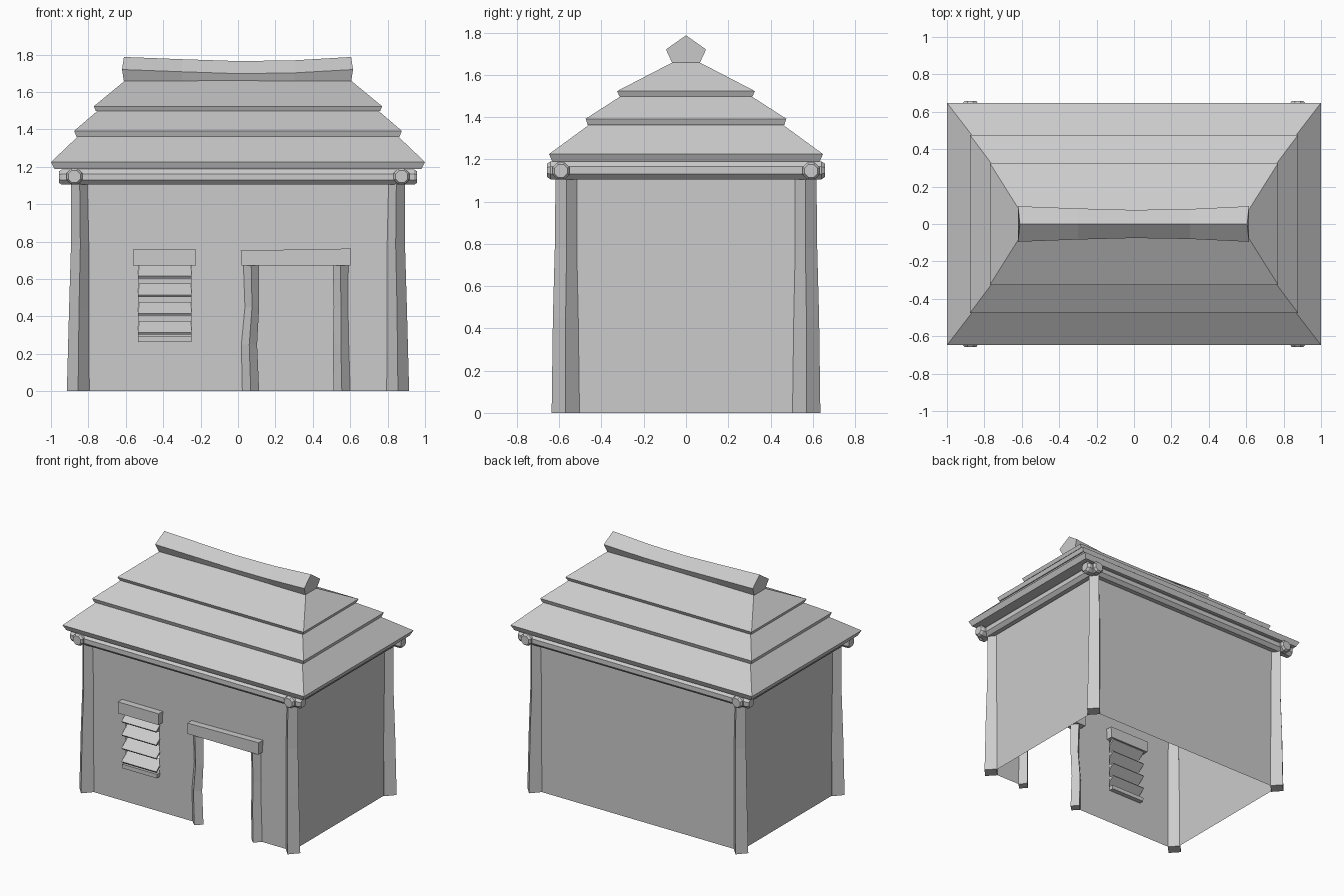
import bpy, bmesh, math
from mathutils import Matrix, Vector

cube = bpy.data.objects.get("Cube")
if cube:
    bpy.data.objects.remove(cube, do_unlink=True)

mat = bpy.data.materials.new("plain grey")
mat.use_nodes = True
GREY = (0.6, 0.6, 0.6, 1)
mat.diffuse_color = GREY
mat.node_tree.nodes["Principled BSDF"].inputs["Base Color"].default_value = GREY


def finish(name, bm, normals=True):
    if normals:
        bmesh.ops.recalc_face_normals(bm, faces=bm.faces)
    mesh = bpy.data.meshes.new(name)
    bm.to_mesh(mesh)
    bm.free()
    mesh.materials.append(mat)
    obj = bpy.data.objects.new(name, mesh)
    bpy.context.collection.objects.link(obj)
    return obj


def loft(name, rings):
    """Skin a closed solid over rings of equal point count."""
    bm = bmesh.new()
    loops = [[bm.verts.new(p) for p in ring] for ring in rings]
    n = len(loops[0])
    for a, b in zip(loops, loops[1:]):
        for i in range(n):
            j = (i + 1) % n
            bm.faces.new((a[i], a[j], b[j], b[i]))
    bm.faces.new(loops[0])
    bm.faces.new(loops[-1])
    return finish(name, bm)


def rect(x, y, z):
    return [(-x, -y, z), (x, -y, z), (x, y, z), (-x, y, z)]


def post(name, stations):
    """Rough timber set edge-on; stations are (x, y, z, half_x, half_y)."""
    loft(name, [[(x + rx, y, z), (x, y + ry, z), (x - rx, y, z), (x, y - ry, z)]
                for x, y, z, rx, ry in stations])


def board(name, size, loc, tilt=0, skew=0):
    bm = bmesh.new()
    bmesh.ops.create_cube(bm, size=1)
    for v in bm.verts:
        if v.co.z > 0:
            v.co.z += skew * v.co.x
            v.co.x *= 1.01
    m = Matrix.Translation(loc) @ Matrix.Rotation(tilt, 4, 'X') @ Matrix.Diagonal((*size, 1))
    bmesh.ops.transform(bm, matrix=m, verts=bm.verts)
    finish(name, bm)


def wall(name, xs, zs, place, holes=()):
    """Thin sheet on a grid of cuts, leaving out the listed cells."""
    bm = bmesh.new()
    grid = [[bm.verts.new(place(x, z)) for z in zs] for x in xs]
    for i in range(len(xs) - 1):
        for j in range(len(zs) - 1):
            if (i, j) not in holes:
                bm.faces.new((grid[i][j], grid[i + 1][j], grid[i + 1][j + 1], grid[i][j + 1]))
    bmesh.ops.dissolve_limit(bm, angle_limit=0.01, verts=bm.verts, edges=bm.edges)
    finish(name, bm, False)


WX, WY, TOP = 0.85, 0.57, 1.16

# Walls, the front one with window and door openings
wall("front_wall", [-WX, -0.53, -0.25, 0.07, 0.55, WX], [0, 0.27, 0.68, TOP],
     lambda x, z: (x, -WY, z), holes={(1, 1), (3, 0), (3, 1)})
wall("back_wall", [WX, -WX], [0, TOP], lambda x, z: (x, WY, z))
wall("left_wall", [-WY, WY], [0, TOP], lambda y, z: (WX, y, z))
wall("right_wall", [WY, -WY], [0, TOP], lambda y, z: (-WX, y, z))

# Corner posts, thicker at the foot
for sx, side in ((1, "left"), (-1, "right")):
    for sy, end in ((-1, "front"), (1, "back")):
        post(f"{end}_{side}_post", [
            (sx * 0.855, sy * 0.57, 0, 0.06, 0.066),
            (sx * 0.85, sy * 0.57, 0.45, 0.053, 0.06),
            (sx * 0.843, sy * 0.565, 0.78, 0.05, 0.056),
            (sx * 0.847, sy * 0.565, TOP, 0.045, 0.052)])


# Crossing eight-sided beams with chamfered ends
def beam(name, along_x, half, offset, z, r):
    rings = []
    for t, k in ((-half, 0.75), (-half + 0.015, 1), (half - 0.015, 1), (half, 0.75)):
        ring = []
        for i in range(8):
            a = math.pi / 8 + i * math.pi / 4
            u, h = offset + k * r * math.cos(a), z + k * r * math.sin(a)
            ring.append((t, u, h) if along_x else (u, t, h))
        rings.append(ring)
    loft(name, rings)


for s, a, b in ((-1, "front", "right"), (1, "back", "left")):
    beam(a + "_beam", True, 0.957, s * 0.592, 1.145, 0.044)
    beam(b + "_beam", False, 0.657, s * 0.875, 1.148, 0.046)

# Three stepped hip roof tiers
for name, tier in {
    "lower_roof": [(0.98, 0.632, 1.187), (1.0, 0.648, 1.225), (0.853, 0.457, 1.365)],
    "middle_roof": [(0.865, 0.465, 1.363), (0.876, 0.475, 1.392), (0.75, 0.307, 1.5)],
    "upper_roof": [(0.76, 0.315, 1.498), (0.771, 0.326, 1.523), (0.605, 0.062, 1.66)],
}.items():
    loft(name, [rect(*level) for level in tier])

# Sagging five-sided ridge log, flared at both ends
rings = []
for x, w, drop in ((-0.61, 0.095, 0), (-0.3, 0.083, 0.012), (0, 0.075, 0.022),
                   (0.3, 0.08, 0.018), (0.605, 0.095, 0)):
    lean = 0.01 if x > 0.5 else -0.01 if x < -0.5 else 0
    rings.append([(x, 0, 1.787 - drop), (x + lean, w, 1.72 - drop),
                  (x, w * 0.68, 1.655 - drop), (x, -w * 0.68, 1.655 - drop),
                  (x + lean, -w, 1.72 - drop)])
loft("ridge_log", rings)

# Door frame
for name, xs in (("door_post_right", (0.068, 0.06, 0.075, 0.07)),
                 ("door_post_left", (0.555, 0.55, 0.55, 0.548))):
    post(name, [(x, -WY, z, r, r) for x, z, r in
                zip(xs, (0, 0.25, 0.45, 0.7), (0.045, 0.042, 0.038, 0.042))])
board("door_lintel", (0.585, 0.1, 0.085), (0.31, -WY, 0.715), skew=0.12)

# Louvred window
board("window_lintel", (0.335, 0.1, 0.085), (-0.393, -WY, 0.715))
board("window_sill", (0.285, 0.07, 0.03), (-0.392, -WY, 0.277))
for i in range(4):
    board(f"window_slat_{i + 1}", (0.285, 0.1, 0.014),
          (-0.392, -WY, 0.34 + 0.1 * i), tilt=math.radians(38))
